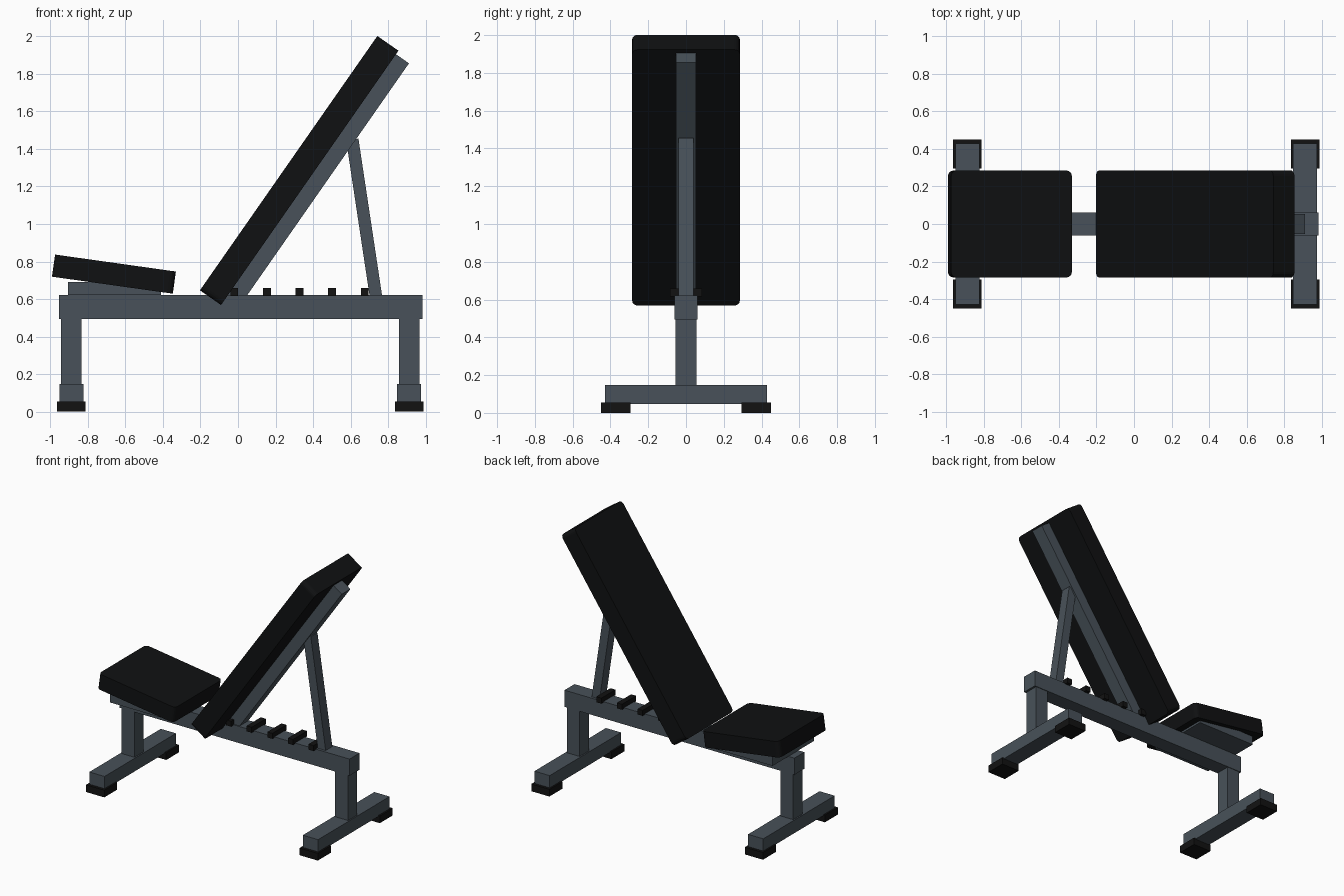
import bpy, bmesh, math
from mathutils import Vector, Matrix

if "Cube" in bpy.data.objects:
    bpy.data.objects.remove(bpy.data.objects["Cube"])


def material(name, rgb):
    m = bpy.data.materials.new(name)
    m.diffuse_color = (*rgb, 1)
    m.use_nodes = True
    m.node_tree.nodes["Principled BSDF"].inputs["Base Color"].default_value = m.diffuse_color
    return m


STEEL = material("painted_steel", (0.065, 0.083, 0.10))
VINYL = material("black_vinyl", (0.005, 0.0055, 0.006))
RUBBER = material("black_rubber", (0.006, 0.006, 0.006))


def box(name, centre, size, mat, angle=0, corner=0):
    """Box tilted by angle (degrees, counter-clockwise in the front view);
    corner rounds the four edges running through its thickness."""
    bm = bmesh.new()
    bmesh.ops.create_cube(bm, size=1, matrix=Matrix.Diagonal((*size, 1)))
    if corner:
        edges = [e for e in bm.edges
                 if abs(e.verts[0].co.z - e.verts[1].co.z) > 1e-4]
        bmesh.ops.bevel(bm, geom=edges, offset=corner, segments=4,
                        profile=0.5, affect='EDGES')
    mesh = bpy.data.meshes.new(name)
    bm.to_mesh(mesh)
    bm.free()
    mesh.materials.append(mat)
    ob = bpy.data.objects.new(name, mesh)
    ob.location = centre
    ob.rotation_euler = (0, -math.radians(angle), 0)
    bpy.context.collection.objects.link(ob)
    return ob


def span(name, lo, hi, mat):
    """Upright box between two opposite corners."""
    lo, hi = Vector(lo), Vector(hi)
    return box(name, (lo + hi) / 2, hi - lo, mat)


# Main beam
span("main_beam", (-0.955, -0.06, 0.495), (0.982, 0.06, 0.622), STEEL)

# Legs, floor bars and rubber feet
for end, x in (("front", -0.888), ("rear", 0.912)):
    span(end + "_leg", (x - 0.054, -0.055, 0.14), (x + 0.054, 0.055, 0.50), STEEL)
    span(end + "_floor_bar", (x - 0.064, -0.43, 0.048), (x + 0.064, 0.43, 0.148), STEEL)
    for side, s in (("left", -1), ("right", 1)):
        box(f"{end}_{side}_foot", (x, s * 0.373, 0.0275), (0.153, 0.156, 0.055), RUBBER)

# Seat and its mounting block
span("seat_bracket", (-0.905, -0.25, 0.622), (-0.41, 0.25, 0.69), STEEL)
box("seat", (-0.661, 0, 0.733), (0.65, 0.57, 0.119), VINYL, angle=-8, corner=0.03)

# Backrest pad with the spine tube behind it
tilt = 55.1
a = math.radians(tilt)
pad = Vector((0.326, 0, 1.285))
behind = Vector((math.sin(a), 0, -math.cos(a)))
box("backrest", pad, (1.652, 0.57, 0.137), VINYL, angle=tilt, corner=0.03)
box("backrest_spine", pad + behind * 0.108, (1.606, 0.104, 0.09), STEEL, angle=tilt)

# Support strut
foot, head = Vector((0.737, 0, 0.60)), Vector((0.609, 0, 1.45))
d = head - foot
box("support_strut", (foot + head) / 2, (d.length, 0.08, 0.066), STEEL,
    angle=math.degrees(math.atan2(d.z, d.x)))

# Adjustment stops along the beam
for i in range(5):
    box(f"adjustment_stop_{i + 1}", (-0.02 + i * 0.1738, 0, 0.637),
        (0.042, 0.17, 0.042), RUBBER)
